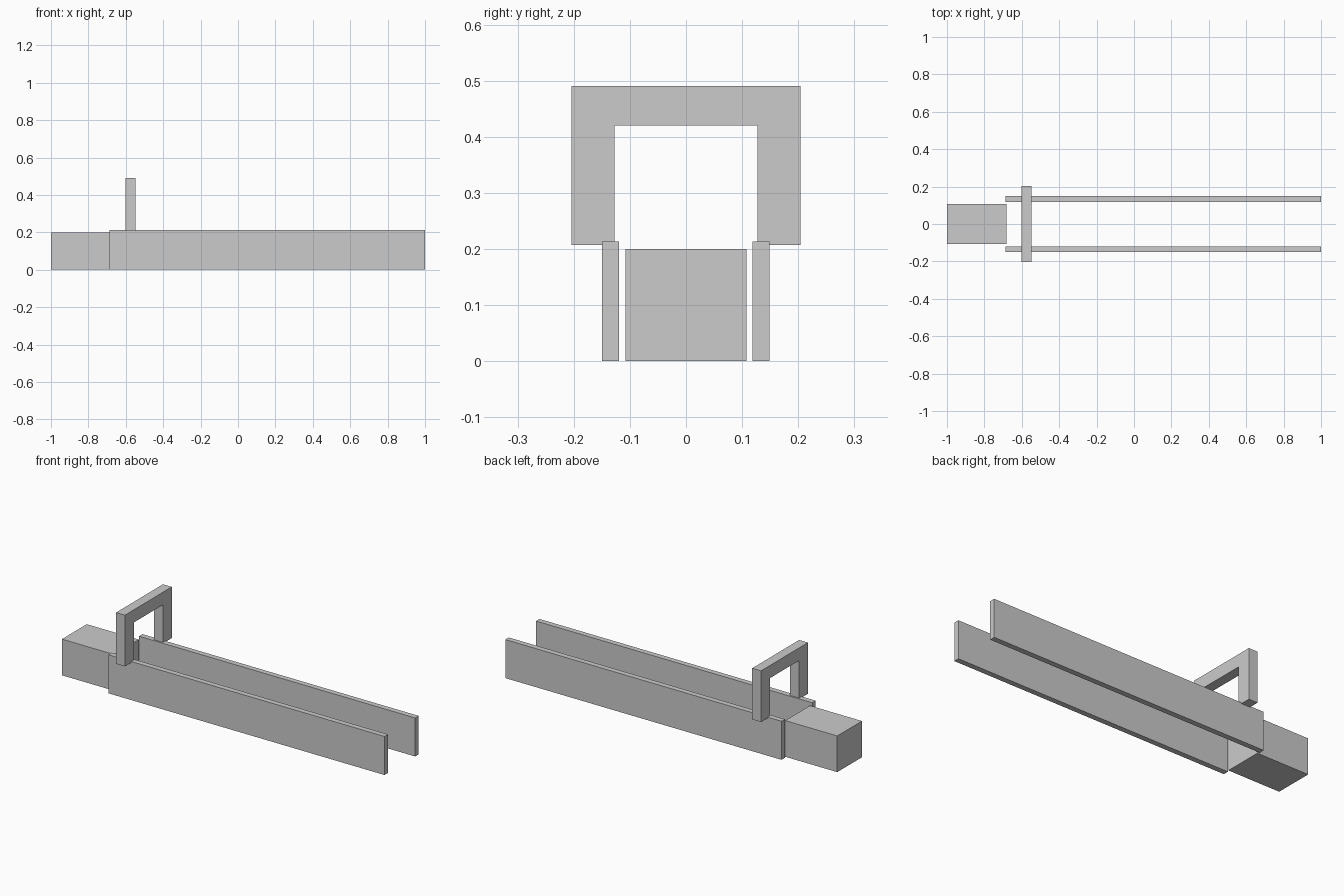
import bpy
import bmesh

if "Cube" in bpy.data.objects:
    bpy.data.objects.remove(bpy.data.objects["Cube"])


def extrude_profile(name, points, x0, x1):
    """Extrude a closed (y, z) outline along x from x0 to x1."""
    bm = bmesh.new()
    face = bm.faces.new([bm.verts.new((x0, y, z)) for y, z in points])
    result = bmesh.ops.extrude_face_region(bm, geom=[face])
    moved = [v for v in result["geom"] if isinstance(v, bmesh.types.BMVert)]
    bmesh.ops.translate(bm, verts=moved, vec=(x1 - x0, 0, 0))
    bmesh.ops.recalc_face_normals(bm, faces=bm.faces)
    mesh = bpy.data.meshes.new(name)
    bm.to_mesh(mesh)
    bm.free()
    obj = bpy.data.objects.new(name, mesh)
    bpy.context.collection.objects.link(obj)
    return obj


def rect(y0, y1, z0, z1):
    return [(y0, z0), (y1, z0), (y1, z1), (y0, z1)]


# Solid block at the left end
extrude_profile("end_block", rect(-0.108, 0.108, 0, 0.2), -1, -0.682)

# Two long upright side rails
for side, y in (("front", -0.1345), ("back", 0.1335)):
    extrude_profile(side + "_rail", rect(y - 0.015, y + 0.015, 0, 0.213), -0.688, 1)

# Square arch standing over the rails
outer, inner = 0.2045, 0.127
base, lintel, top = 0.207, 0.42, 0.49
half = [(inner, lintel), (inner, base), (outer, base), (outer, top)]
arch = half + [(-y, z) for y, z in reversed(half)]
extrude_profile("arch", arch, -0.602, -0.548)
